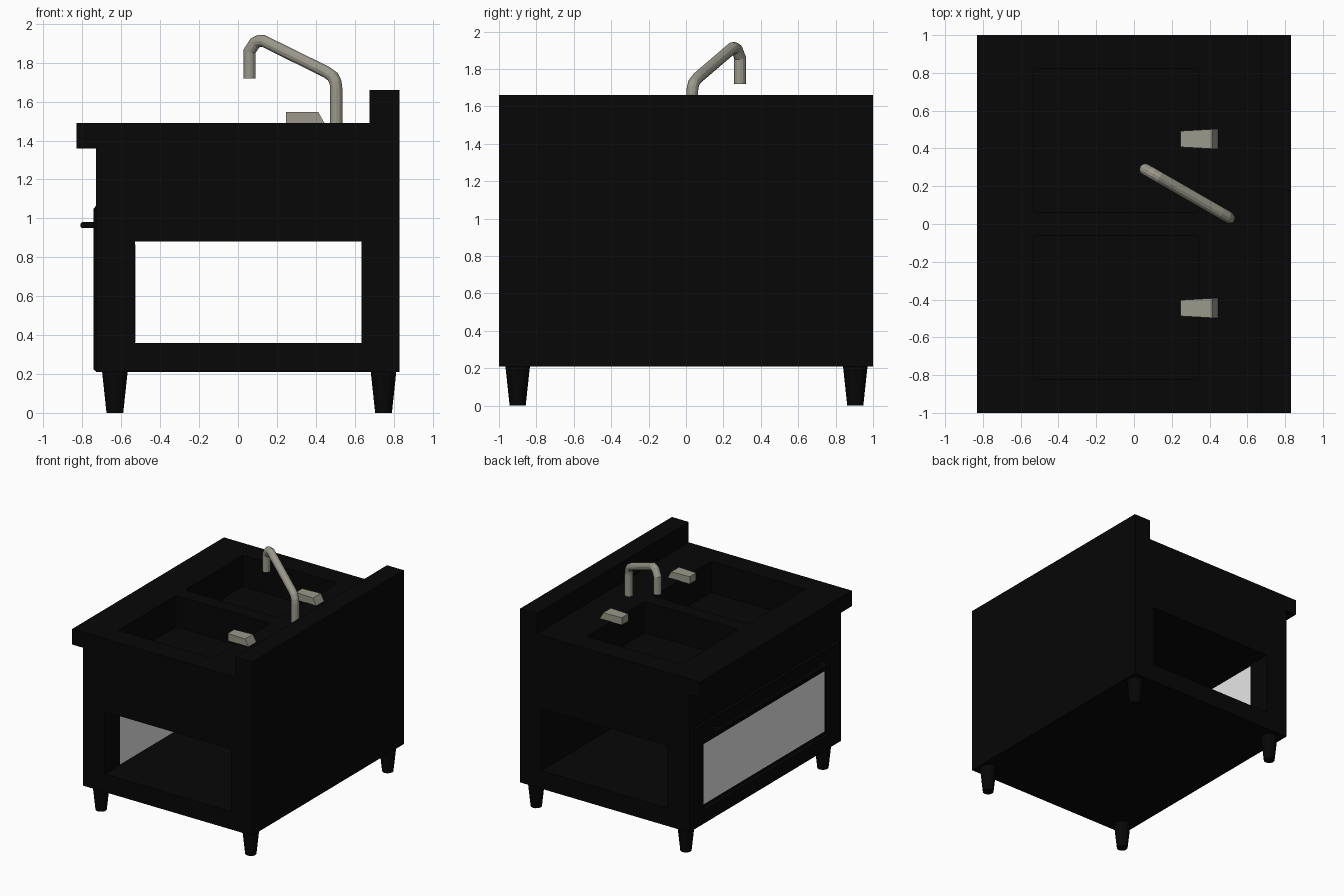
import bpy, bmesh
from mathutils import Vector

if "Cube" in bpy.data.objects:
    bpy.data.objects.remove(bpy.data.objects["Cube"], do_unlink=True)


def material(name, rgb):
    m = bpy.data.materials.new(name)
    m.use_nodes = True
    m.diffuse_color = (*rgb, 1)
    m.node_tree.nodes["Principled BSDF"].inputs["Base Color"].default_value = (*rgb, 1)
    return m


BLACK = material("black", (0.002, 0.002, 0.002))
METAL = material("warm_grey_metal", (0.33, 0.32, 0.26))
WHITE = material("white_panel", (0.8, 0.8, 0.8))


def finish(name, bm, mat):
    bmesh.ops.recalc_face_normals(bm, faces=bm.faces)
    me = bpy.data.meshes.new(name)
    bm.to_mesh(me)
    bm.free()
    me.materials.append(mat)
    ob = bpy.data.objects.new(name, me)
    bpy.context.collection.objects.link(ob)
    return ob


def prism(name, profile, y0, y1, mat):
    """Extrude an x-z profile from y0 to y1."""
    bm = bmesh.new()
    face = bm.faces.new([bm.verts.new((x, y0, z)) for x, z in profile])
    ext = bmesh.ops.extrude_face_region(bm, geom=[face])
    verts = [v for v in ext["geom"] if isinstance(v, bmesh.types.BMVert)]
    bmesh.ops.translate(bm, verts=verts, vec=(0, y1 - y0, 0))
    return finish(name, bm, mat)


def box(name, x, y, z, mat):
    return prism(name, [(x[0], z[0]), (x[1], z[0]), (x[1], z[1]), (x[0], z[1])], *y, mat)


def cut(target, x, y, z):
    """Subtract a box from the target."""
    cutter = box("cutter", x, y, z, BLACK)
    mod = target.modifiers.new("cut", "BOOLEAN")
    mod.operation, mod.solver, mod.object = "DIFFERENCE", "EXACT", cutter
    cutter.hide_render = True
    bpy.context.view_layer.objects.active = target
    bpy.ops.object.modifier_apply(modifier=mod.name)
    bpy.data.objects.remove(cutter, do_unlink=True)


# Cabinet with overhanging counter and raised splashback
cabinet = prism("cabinet", [(-0.73, 0.21), (0.83, 0.21), (0.83, 1.66), (0.675, 1.66),
                            (0.675, 1.49), (-0.83, 1.49), (-0.83, 1.36), (-0.73, 1.36)],
                -1, 1, BLACK)

# Open shelf running right through, and two basins
cut(cabinet, (-0.53, 0.634), (-1.1, 1.1), (0.36, 0.88))
for y in ((-0.82, -0.06), (0.06, 0.82)):
    cut(cabinet, (-0.53, 0.34), y, (1.23, 1.6))

# Door with bevelled edges, slightly narrower than the cabinet
door = prism("door", [(-0.729, 0.212), (-0.729, 1.065), (-0.743, 1.05), (-0.743, 0.225)],
             -0.975, 0.975, BLACK)
for v in door.data.vertices:
    if v.co.x < -0.74:
        v.co.y *= 0.985

# Recessed door panel
for part in (cabinet, door):
    cut(part, (-0.8, -0.715), (-0.83, 0.83), (0.335, 0.885))
box("door_panel", (-0.718, -0.528), (-0.8, 0.8), (0.362, 0.865), WHITE)

# Bar handle on two mounts
prism("door_handle", [(-0.81, 0.957), (-0.803, 0.95), (-0.78, 0.95),
                      (-0.78, 0.98), (-0.803, 0.98), (-0.81, 0.973)], -0.75, 0.75, BLACK)
for side in (-1, 1):
    box("handle_mount", (-0.785, -0.735), (side * 0.7 - 0.02, side * 0.7 + 0.02),
        (0.95, 0.98), BLACK)

# Tapered feet
for x in (-0.633, 0.748):
    for y in (-0.9, 0.905):
        bpy.ops.mesh.primitive_cone_add(vertices=12, radius1=0.043, radius2=0.066,
                                        depth=0.215, location=(x, y, 0.1075))
        foot = bpy.context.object
        foot.name = "foot"
        foot.data.materials.append(BLACK)

# Wedge-shaped tap levers, narrower at the basin end
for y in (-0.445, 0.45):
    lever = prism("tap_lever", [(0.247, 1.485), (0.447, 1.485), (0.413, 1.546), (0.247, 1.546)],
                  y - 0.052, y + 0.052, METAL)
    for v in lever.data.vertices:
        if v.co.x < 0.3:
            v.co.y = y + (v.co.y - y) * 0.82

# Bent spout, swung over the left basin
SIDES = 12
path = [(0.505, 1.485), (0.505, 1.67), (0.501, 1.7), (0.488, 1.728), (0.455, 1.752),
        (0.13, 1.912), (0.108, 1.912), (0.088, 1.903), (0.06, 1.86), (0.06, 1.72)]
points = [Vector((x, 0.033 + (0.505 - x) * 0.575, z)) for x, z in path]
across = Vector((-0.575, -1, 0)).normalized()
bm = bmesh.new()
rings = []
for i, p in enumerate(points):
    before = (p - points[i - 1]).normalized() if i else Vector((0, 0, 1))
    after = (points[i + 1] - p).normalized() if i < len(points) - 1 else before
    normal = across.cross((before + after).normalized())
    stretch = 1 / max(0.7, (before + after).length / 2)
    ring = bmesh.ops.create_circle(bm, segments=SIDES, radius=0.031)["verts"]
    for v in ring:
        v.co = p + across * v.co.x + normal * v.co.y * stretch
    rings.append(ring)
for a, b in zip(rings, rings[1:]):
    for k in range(SIDES):
        bm.faces.new((a[k], a[k - 1], b[k - 1], b[k]))
bm.faces.new(rings[0])
bm.faces.new(rings[-1])
finish("spout", bm, METAL)
